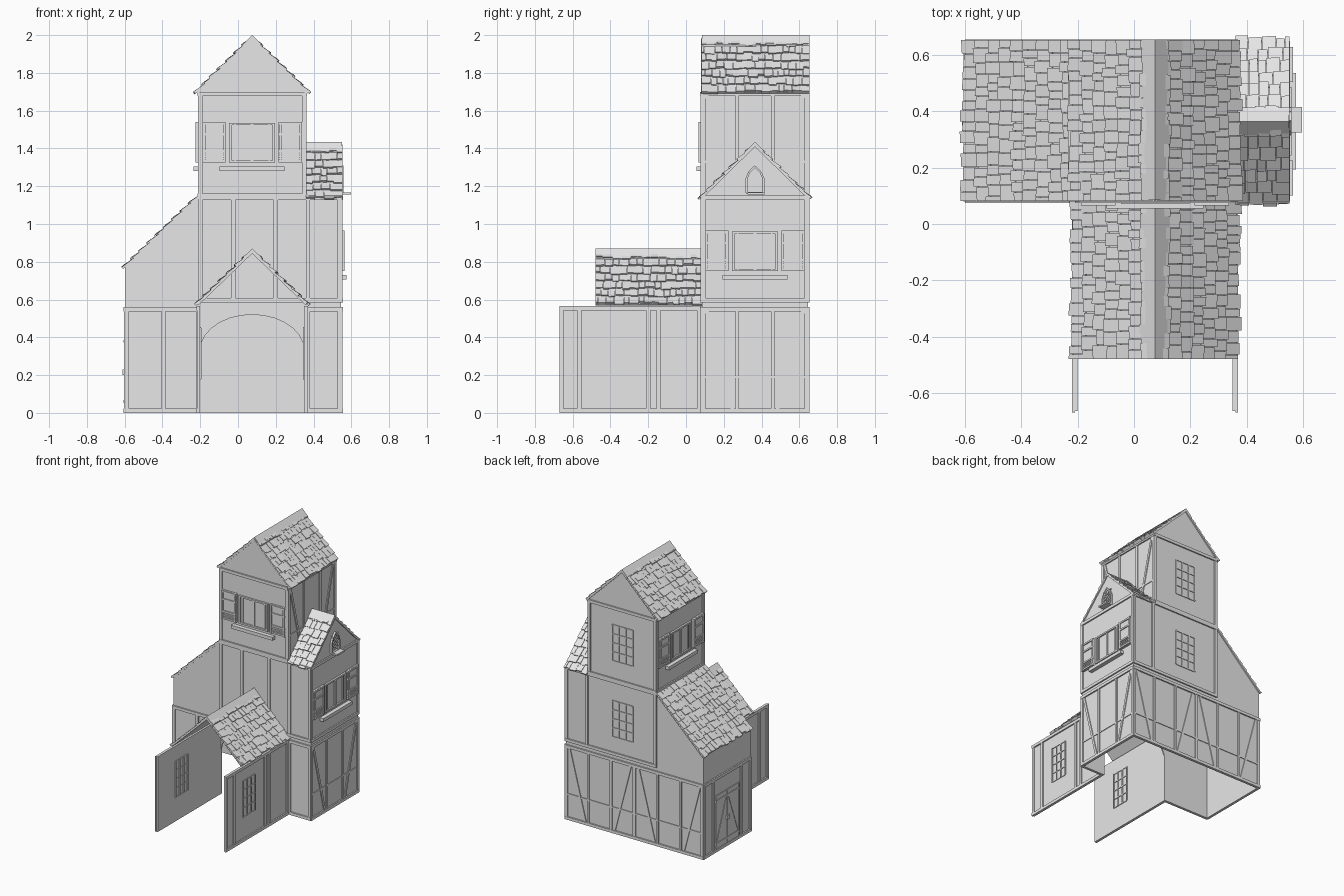
import bpy, bmesh, math, random
from mathutils import Vector

random.seed(4)
if "Cube" in bpy.data.objects:
    bpy.data.objects.remove(bpy.data.objects["Cube"])

stone = bpy.data.materials.new("plain_grey")
stone.use_nodes = True
stone.diffuse_color = (0.8, 0.8, 0.8, 1)
stone.node_tree.nodes["Principled BSDF"].inputs["Base Color"].default_value = (0.8, 0.8, 0.8, 1)


def face(axis, sign, pos):
    """Map (along, height, depth outwards) of one house face to world space."""
    if axis == "x":
        return lambda u, z, n: Vector((pos + sign * n, u, z))
    return lambda u, z, n: Vector((u, pos + sign * n, z))


FRONT, BACK = face("y", -1, 0.085), face("y", 1, 0.645)
RIGHT, LEFT = face("x", 1, 0.545), face("x", -1, -0.595)
TOWER_R, TOWER_L = face("x", 1, 0.355), face("x", -1, -0.205)


class Part:
    def __init__(self, name):
        self.name, self.bm = name, bmesh.new()

    def hull(self, low, high):
        a = [self.bm.verts.new(p) for p in low]
        b = [self.bm.verts.new(p) for p in high]
        self.bm.faces.new(a[::-1])
        self.bm.faces.new(b)
        for i in range(len(a)):
            j = (i + 1) % len(a)
            self.bm.faces.new((a[i], a[j], b[j], b[i]))

    def prism(self, f, pts, d0, d1):
        self.hull([f(u, z, d0) for u, z in pts], [f(u, z, d1) for u, z in pts])

    def box(self, f, u0, u1, z0, z1, d0, d1):
        self.prism(f, [(u0, z0), (u1, z0), (u1, z1), (u0, z1)], d0, d1)

    def strip(self, f, p, q, w, d):
        p, q = Vector(p), Vector(q)
        s = (q - p).orthogonal().normalized() * w / 2
        self.prism(f, [p - s, q - s, q + s, p + s], 0, d)

    def done(self):
        bmesh.ops.recalc_face_normals(self.bm, faces=self.bm.faces)
        mesh = bpy.data.meshes.new(self.name)
        self.bm.to_mesh(mesh)
        self.bm.free()
        mesh.materials.append(stone)
        bpy.context.collection.objects.link(bpy.data.objects.new(self.name, mesh))


def wall(name, f, pts):
    part = Part(name)
    part.prism(f, pts, -0.01, 0)
    part.done()


def rect(u0, u1, z0, z1):
    return [(u0, z0), (u1, z0), (u1, z1), (u0, z1)]


def gable(u0, u1, z0, z1, top):
    return [(u0, z0), (u1, z0), (u1, z1), ((u0 + u1) / 2, top), (u0, z1)]


def timber(name, f, u0, u1, z0, z1, posts=(), bays=()):
    """Rails, corner posts, inner posts, and braced bays."""
    part, w, d = Part(name), 0.022, 0.008
    for z in (z0 + w / 2, z1 - w / 2):
        part.strip(f, (u0, z), (u1, z), w, d + 0.002)
    for u in (u0 + w / 2, u1 - w / 2, *posts):
        part.strip(f, (u, z0), (u, z1), w, d)
    for a, b in bays:
        c = (a + b) / 2
        part.strip(f, (a, z0 + 0.19), (b, z0 + 0.19), 0.012, d - 0.003)
        for s in (-1, 1):
            part.strip(f, (c + s * 0.095, z0), (c + s * 0.095, z1), 0.018, d)
            part.strip(f, (c + s * 0.255, z1 - 0.02), (c + s * 0.12, z0 + 0.02), 0.018, d - 0.002)
    part.done()


def shutter_window(name, f, c, z):
    part = Part(name)
    part.box(f, c - 0.12, c + 0.12, z, z + 0.21, 0, 0.003)
    for s in (-1, 1):
        part.strip(f, (c + s * 0.115, z), (c + s * 0.115, z + 0.21), 0.014, 0.014)
        part.strip(f, (c + s * 0.09, z), (c + s * 0.09, z + 0.21), 0.008, 0.009)
        u0, u1 = c + s * 0.14, c + s * 0.263
        part.box(f, min(u0, u1), max(u0, u1), z, z + 0.215, 0, 0.012)
        for u in (u0 + s * 0.008, u1 - s * 0.008):
            part.strip(f, (u, z), (u, z + 0.215), 0.014, 0.02)
        for h in (0.008, 0.06, 0.15, 0.207):
            part.strip(f, (u0, z + h), (u1, z + h), 0.012, 0.019)
        for h in (0.022, 0.034, 0.046):
            part.strip(f, (u0, z + h), (u1, z + h), 0.006, 0.017)
    part.strip(f, (c, z), (c, z + 0.21), 0.016, 0.01)
    for h in (0.006, 0.204):
        part.strip(f, (c - 0.122, z + h), (c + 0.122, z + h), 0.012, 0.014)
    part.box(f, c - 0.172, c + 0.172, z - 0.045, z - 0.02, 0, 0.03)
    part.done()


def barred_window(name, f, c, z, w=0.17, h=0.27):
    part = Part(name)
    for i in range(4):
        u = c - w / 2 + w * i / 3
        part.strip(f, (u, z), (u, z + h), 0.008, 0.006)
    for i in range(5):
        v = z + h * i / 4
        part.strip(f, (c - w / 2, v), (c + w / 2, v), 0.008, 0.005)
    part.done()


def tiled_slope(name, f, eave, ridge, d0, d1, rows):
    """Thin roof deck covered by rows of uneven, lapped tiles."""
    part, eave, ridge = Part(name), Vector(eave), Vector(ridge)
    run = ridge - eave
    up = run.normalized()
    out = up.orthogonal()
    out = out if out.y > 0 else -out
    part.prism(f, [eave, ridge, ridge - out * 0.008, eave - out * 0.008], d0, d1)
    pitch = run.length / rows
    for r in range(rows):
        d = d0
        while d < d1 - 0.002:
            e = min(d + random.uniform(0.028, 0.055), d1)
            if d1 - e < 0.015:
                e = d1
            low = eave + up * (r * pitch + random.uniform(-0.012, 0.006))
            high = eave + up * min((r + 1.1) * pitch, run.length)
            lift = out * random.uniform(0.009, 0.016)
            skew = up * random.uniform(-0.004, 0.004)
            ring = [low, high, high + out * 0.003, low + lift]
            far = [low + skew, high, high + out * 0.003, low + lift + skew]
            part.hull([f(*p, d + 0.001) for p in ring], [f(*p, e - 0.001) for p in far])
            d = e
    part.done()


def gable_roof(name, f, u0, u1, z0, top, d0, d1):
    c = (u0 + u1) / 2
    for side, u in (("a", u0), ("b", u1)):
        tiled_slope(name + "_slope_" + side, f, (u, z0), (c, top - 0.015), d0, d1, 7)
    cap, d = Part(name + "_ridge_cap"), d0
    while d < d1 - 0.01:
        e = min(d + 0.095, d1)
        k = random.uniform(0.042, 0.055)
        cap.prism(f, [(c, top), (c + k, top - k), (c + k, top - k - 0.02), (c, top - 0.02),
                      (c - k, top - k - 0.02), (c - k, top - k)], d, e)
        d = e
    cap.done()


# Ground floor walls, with an arched way in from the porch
arch = [(0.075 - 0.275 * math.cos(math.pi * i / 14), 0.33 + 0.19 * math.sin(math.pi * i / 14))
        for i in range(15)]
wall("ground_front_wall", FRONT, [(-0.595, 0), (-0.2, 0), *arch, (0.35, 0), (0.545, 0),
                                  (0.545, 0.57), (-0.595, 0.57)])
wall("ground_back_wall", BACK, rect(-0.595, 0.545, 0, 0.57))
wall("ground_right_wall", RIGHT, rect(0.085, 0.645, 0, 0.57))
wall("ground_left_wall", LEFT, rect(0.085, 0.645, 0, 0.77))

# Middle floor, lean-to and tower walls
for label, f in (("front", FRONT), ("back", BACK)):
    wall("middle_" + label + "_wall", f, rect(-0.205, 0.545, 0.57, 1.14))
    wall("lean_to_" + label + "_wall", f, [(-0.595, 0.57), (-0.205, 0.57), (-0.205, 1.14), (-0.595, 0.77)])
    wall("tower_" + label + "_wall", f, gable(-0.205, 0.355, 1.14, 1.7, 1.975))
wall("middle_right_wall", RIGHT, gable(0.085, 0.645, 0.57, 1.14, 1.41))
wall("tower_right_wall", TOWER_R, rect(0.085, 0.645, 1.13, 1.7))
wall("tower_left_wall", TOWER_L, rect(0.085, 0.645, 1.13, 1.7))

# Timber framing
timber("ground_front_left_timber", FRONT, -0.6, -0.2, 0, 0.56, [-0.395])
timber("ground_front_right_timber", FRONT, 0.36, 0.55, 0, 0.56)
timber("ground_right_timber", RIGHT, 0.08, 0.65, 0, 0.56, bays=[(0.09, 0.64)])
timber("ground_back_timber", BACK, -0.6, 0.55, 0, 0.56, [-0.025], [(-0.59, -0.035), (-0.015, 0.54)])
timber("ground_left_timber", LEFT, 0.08, 0.65, 0, 0.56, [0.2, 0.53])
timber("middle_front_timber", FRONT, -0.21, 0.55, 0.585, 1.15, [-0.025, 0.2, 0.37])
timber("middle_back_timber", BACK, -0.21, 0.55, 0.585, 1.15, [0.37])
timber("middle_right_timber", RIGHT, 0.08, 0.65, 0.585, 1.15)
timber("tower_right_timber", TOWER_R, 0.08, 0.65, 1.14, 1.7, bays=[(0.09, 0.64)])
for label, f, a, b in (("front", FRONT, -0.21, 0.36), ("back", BACK, -0.21, 0.36), ("left", TOWER_L, 0.08, 0.65)):
    timber("tower_" + label + "_timber", f, a, b, 1.14, 1.7)

# Porch side walls
for label, f in (("right", face("x", 1, 0.36)), ("left", face("x", -1, -0.21))):
    wall("porch_" + label + "_wall", f, rect(-0.665, 0.085, 0, 0.565))
    timber("porch_" + label + "_timber", f, -0.67, 0.08, 0, 0.565, [-0.565, -0.2, -0.145])
    barred_window("porch_" + label + "_window", f, -0.385, 0.18, 0.14)
    inner = (lambda g: lambda u, z, n: g(u, z, -0.01 - n))(f)
    barred_window("porch_" + label + "_inner_window", inner, -0.385, 0.18, 0.14)

# Windows
shutter_window("tower_front_window", FRONT, 0.075, 1.325)
shutter_window("tower_left_window", TOWER_L, 0.365, 1.325)
shutter_window("middle_right_window", RIGHT, 0.365, 0.75)
barred_window("middle_back_window", BACK, 0.075, 0.72)
barred_window("tower_back_window", BACK, 0.075, 1.29)

# Pointed lattice window and ledge in the side gable
lancet = Part("gable_window")
edge = [(0.32, 1.165), (0.32, 1.24), (0.335, 1.275), (0.365, 1.305), (0.395, 1.275), (0.41, 1.24), (0.41, 1.165)]
for p, q in zip(edge, edge[1:] + edge[:1]):
    lancet.strip(RIGHT, p, q, 0.01, 0.014)
for i in range(4):
    z = 1.165 + i * 0.025
    for a, b in ((0.325, 0.405), (0.405, 0.325)):
        lancet.strip(RIGHT, (a, z), (b, z + 0.05), 0.005, 0.006)
lancet.box(RIGHT, 0.325, 0.415, 1.155, 1.167, 0, 0.052)
lancet.done()

# Plank door with braces and handle
door = Part("side_door")
door.box(LEFT, 0.225, 0.505, 0.02, 0.42, 0, 0.005)
for u in (0.23, 0.365, 0.5):
    door.strip(LEFT, (u, 0.02), (u, 0.42), 0.012, 0.009)
for z in (0.06, 0.38):
    door.strip(LEFT, (0.225, z), (0.505, z), 0.014, 0.01)
for a, b in ((0.235, 0.355), (0.495, 0.375)):
    door.strip(LEFT, (a, 0.06), (b, 0.38), 0.01, 0.008)
door.box(LEFT, 0.35, 0.38, 0.2, 0.23, 0, 0.016)
door.done()

# Tiled roofs
gable_roof("tower_roof", FRONT, -0.22, 0.37, 1.695, 2.0, -0.57, 0.005)
gable_roof("porch_roof", FRONT, -0.215, 0.365, 0.575, 0.87, 0.0, 0.565)
gable_roof("side_roof", RIGHT, 0.075, 0.655, 1.135, 1.435, -0.185, 0.008)
tiled_slope("lean_to_roof", FRONT, (-0.6, 0.77), (-0.205, 1.15), -0.57, 0.005, 9)
